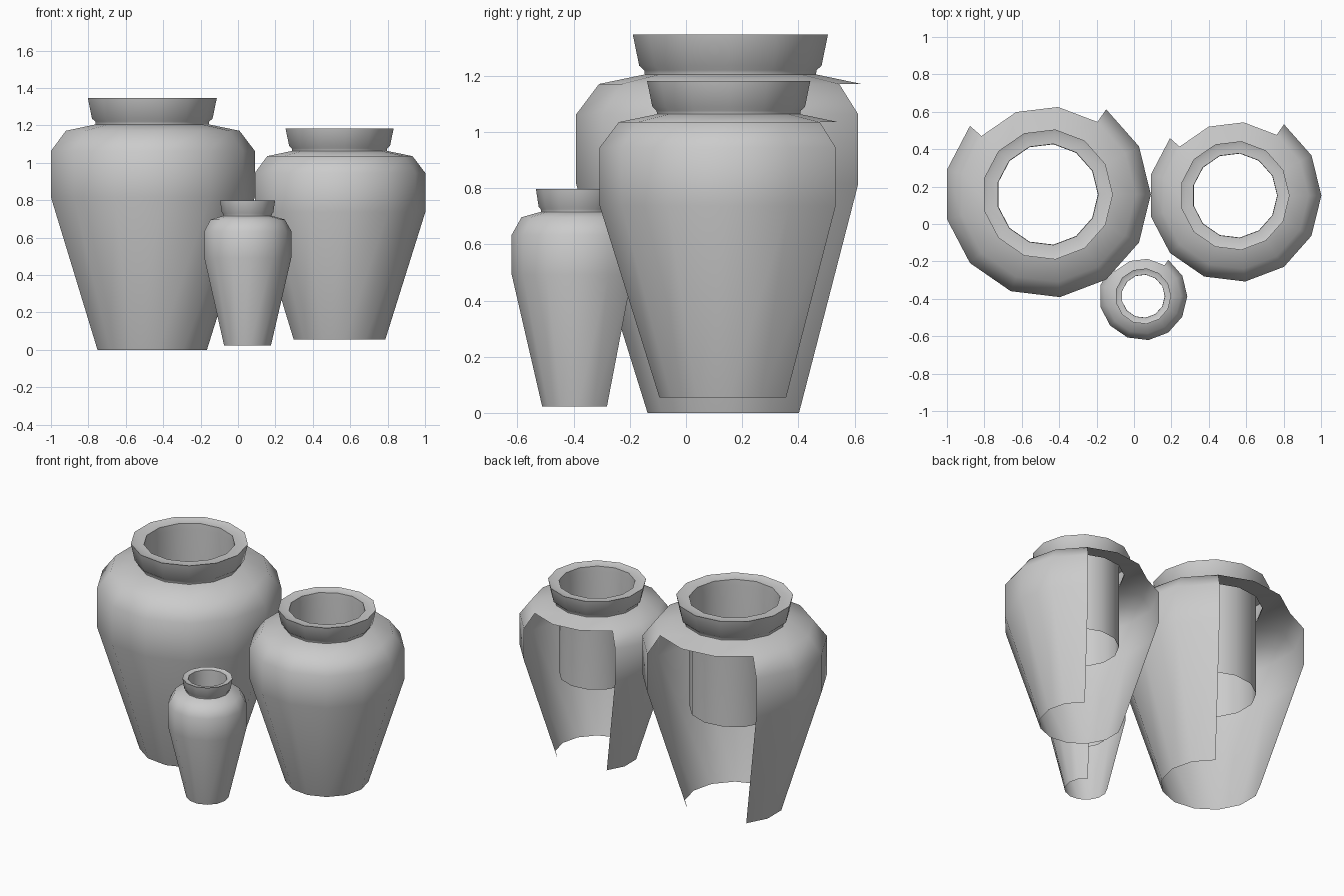
import bpy, bmesh, math

if "Cube" in bpy.data.objects:
    bpy.data.objects.remove(bpy.data.objects["Cube"])

SIDES = 13
GAP = {2, 3, 4}          # open sectors at the back of each body

# (radius, height): body wall, then shoulder, neck, lip and inner tube
PROFILE = [(0.297, 0.0), (0.553, 0.815), (0.553, 1.063), (0.471, 1.171),
           (0.307, 1.205), (0.309, 1.22), (0.327, 1.236), (0.35, 1.347),
           (0.325, 1.338), (0.272, 1.338), (0.27, 1.30), (0.27, 0.62)]
BODY_BANDS = 3           # bands that carry the back opening


def vase(name, loc, width, height):
    bm = bmesh.new()
    rings = []
    for r, z in PROFILE:
        rings.append([bm.verts.new((r * width * math.cos(math.tau * k / SIDES),
                                    r * width * math.sin(math.tau * k / SIDES),
                                    z * height)) for k in range(SIDES)])
    for i in range(len(rings) - 1):
        for k in range(SIDES):
            if i < BODY_BANDS and k in GAP:
                continue
            n = (k + 1) % SIDES
            bm.faces.new((rings[i][k], rings[i][n], rings[i + 1][n], rings[i + 1][k]))
    # remove points left over inside the opening
    bmesh.ops.delete(bm, geom=[v for v in bm.verts if not v.link_faces], context='VERTS')
    mesh = bpy.data.meshes.new(name)
    bm.to_mesh(mesh)
    bm.free()
    ob = bpy.data.objects.new(name, mesh)
    ob.location = loc
    bpy.context.collection.objects.link(ob)
    bpy.ops.object.select_all(action='DESELECT')
    ob.select_set(True)
    bpy.context.view_layer.objects.active = ob
    bpy.ops.object.shade_smooth_by_angle(angle=math.radians(60))
    return ob


vase("large_vase", (-0.463, 0.158, 0.0), 1.0, 1.0)
vase("medium_vase", (0.539, 0.152, 0.055), 0.837, 0.837)
vase("small_vase", (0.049, -0.386, 0.022), 0.427, 0.576)
